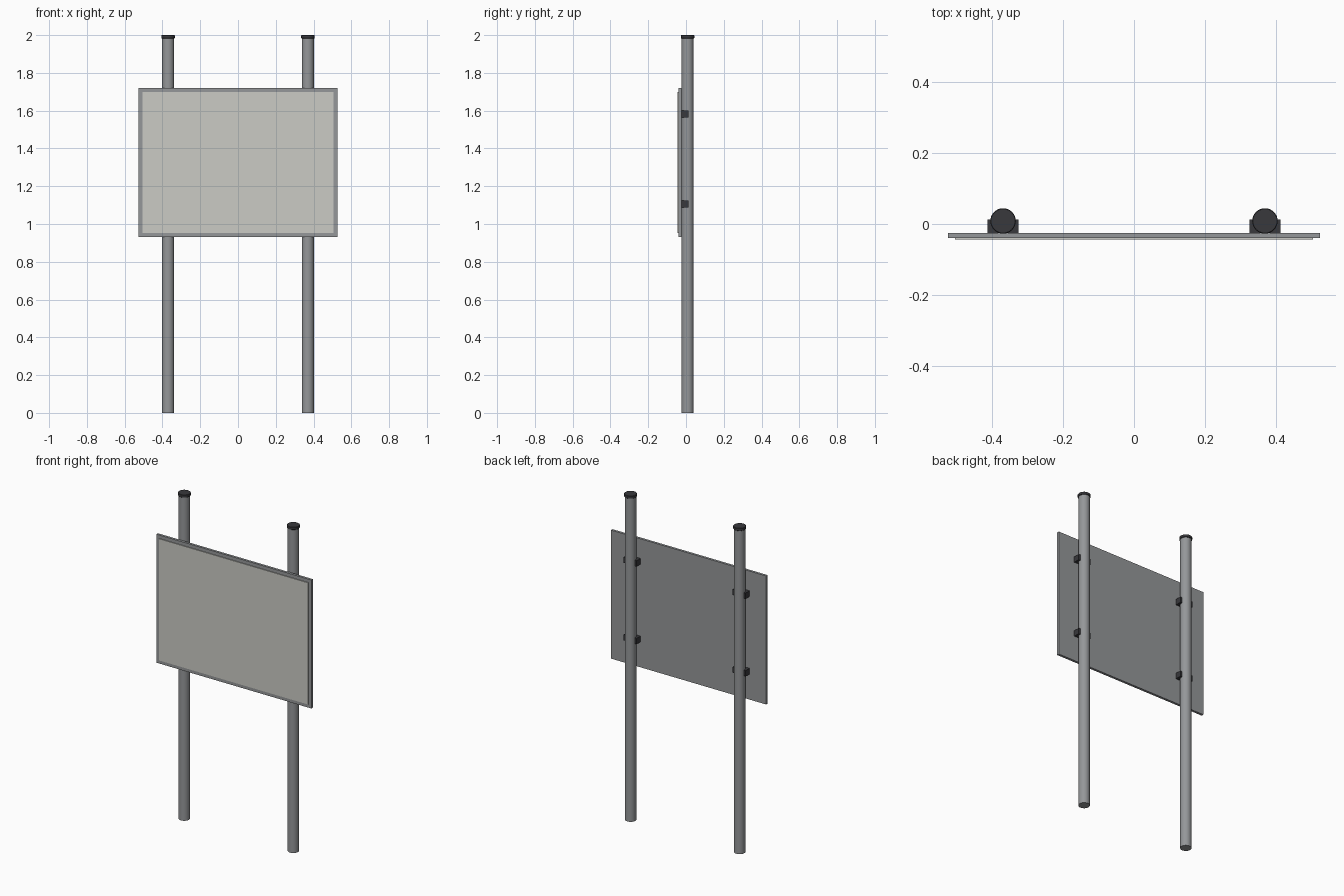
import bpy
from math import radians

if "Cube" in bpy.data.objects:
    bpy.data.objects.remove(bpy.data.objects["Cube"])

POST_X, POST_Y = 0.37, 0.0085


def material(name, rgb):
    m = bpy.data.materials.new(name)
    m.diffuse_color = (*rgb, 1)
    m.use_nodes = True
    m.node_tree.nodes["Principled BSDF"].inputs["Base Color"].default_value = m.diffuse_color
    return m


steel = material("steel", (0.30, 0.31, 0.32))
black = material("black_plastic", (0.04, 0.04, 0.045))
board = material("board_face", (0.60, 0.60, 0.56))


def bevel(ob, width, segments=1):
    b = ob.modifiers.new("Bevel", 'BEVEL')
    b.width = width
    b.segments = segments
    b.limit_method = 'ANGLE'


def box(name, lo, hi, mat):
    bpy.ops.mesh.primitive_cube_add(size=1, location=[(a + b) / 2 for a, b in zip(lo, hi)])
    ob = bpy.context.object
    ob.name = name
    ob.scale = [b - a for a, b in zip(lo, hi)]
    bpy.ops.object.transform_apply(location=False, rotation=False, scale=True)
    ob.data.materials.append(mat)
    return ob


def rod(name, x, radius, z0, z1, mat):
    bpy.ops.mesh.primitive_cylinder_add(vertices=32, radius=radius, depth=z1 - z0,
                                        location=(x, POST_Y, (z0 + z1) / 2))
    ob = bpy.context.object
    ob.name = name
    ob.data.materials.append(mat)
    bpy.ops.object.shade_smooth_by_angle(angle=radians(30))
    return ob


# Sign board: backing slab with a slightly raised face
box("sign_panel", (-0.526, -0.040, 0.932), (0.526, -0.025, 1.72), steel)
box("sign_face", (-0.506, -0.0445, 0.953), (0.506, -0.038, 1.699), board)

for side, s in (("left", -1), ("right", 1)):
    x = s * POST_X
    # Post and end cap
    rod(f"{side}_post", x, 0.032, 0, 1.99, steel)
    bevel(rod(f"{side}_post_cap", x, 0.036, 1.983, 2.0, black), 0.002)
    # Clamps holding the board to the post
    for level, z in (("lower", 1.106), ("upper", 1.582)):
        box(f"{side}_{level}_clamp", (x - 0.044, -0.026, z - 0.018),
            (x + 0.044, 0.013, z + 0.018), black)
